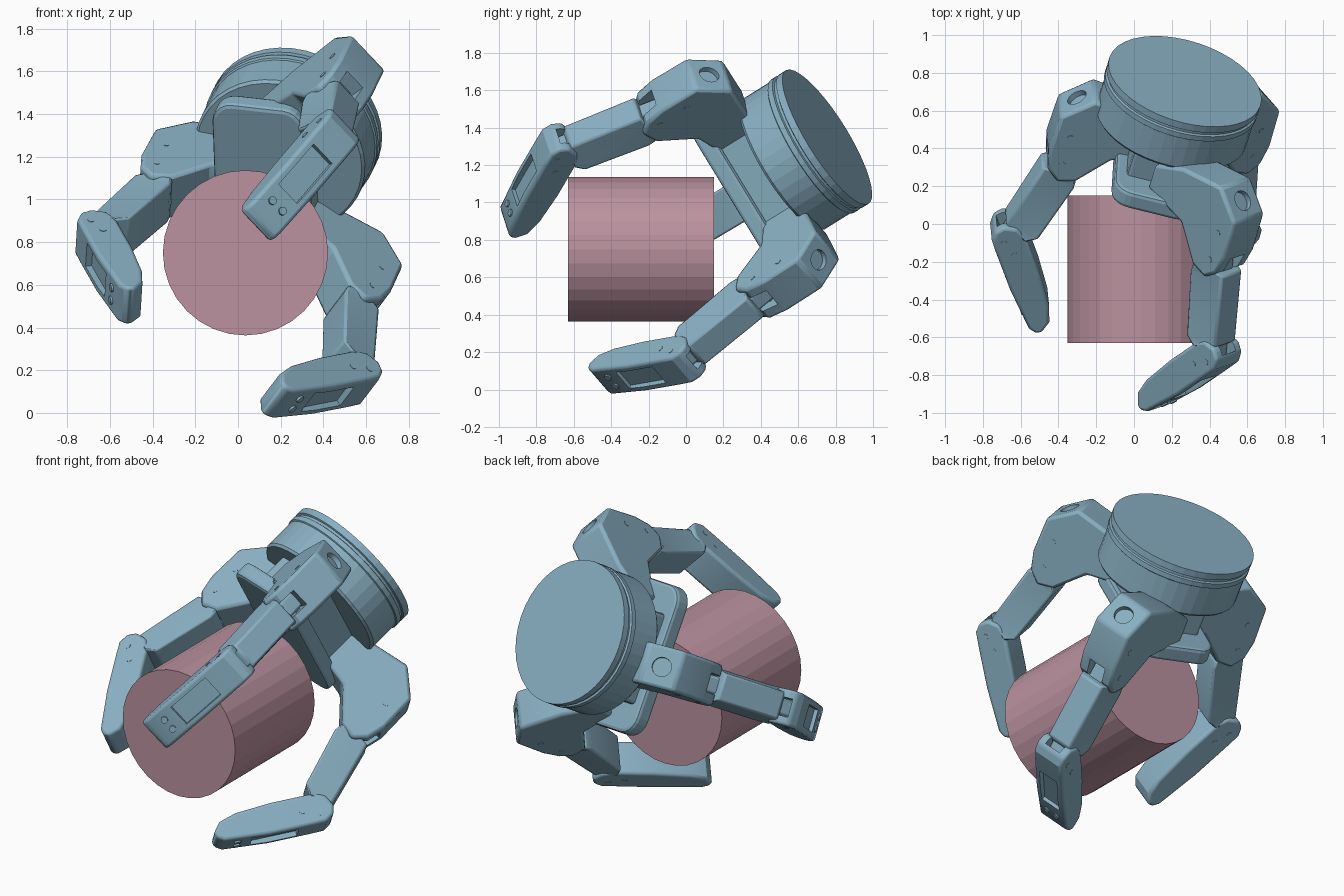
import bpy, bmesh, math
from mathutils import Matrix, Vector

if "Cube" in bpy.data.objects:
    bpy.data.objects.remove(bpy.data.objects["Cube"])


def material(name, rgb):
    m = bpy.data.materials.new(name)
    m.diffuse_color = (*rgb, 1)
    m.use_nodes = True
    m.node_tree.nodes["Principled BSDF"].inputs["Base Color"].default_value = m.diffuse_color
    return m


BLUE = material("steel_blue", (0.25, 0.43, 0.54))
PINK = material("dusty_pink", (0.50, 0.29, 0.35))


def finish(name, bm, matrix, mat, bevel=0.0, segments=2):
    bmesh.ops.recalc_face_normals(bm, faces=bm.faces)
    mesh = bpy.data.meshes.new(name)
    bm.to_mesh(mesh)
    bm.free()
    ob = bpy.data.objects.new(name, mesh)
    bpy.context.collection.objects.link(ob)
    ob.matrix_world = matrix
    mesh.materials.append(mat)
    if bevel:
        b = ob.modifiers.new("bevel", 'BEVEL')
        b.width, b.segments, b.angle_limit = bevel, segments, math.radians(35)
        b.limit_method = 'ANGLE'
    return ob


def prism(name, pts, y0, y1, matrix, bevel=0.0, segments=2, taper=1.0):
    """Extrude an x/z profile from y0 to y1; taper narrows its outer (+z) side."""
    bm = bmesh.new()
    k = [taper if z > 0.02 else 1.0 for x, z in pts]
    a = [bm.verts.new((x, y0 * t, z)) for (x, z), t in zip(pts, k)]
    b = [bm.verts.new((x, y1 * t, z)) for (x, z), t in zip(pts, k)]
    bm.faces.new(a)
    bm.faces.new(b[::-1])
    for i in range(len(pts)):
        j = (i + 1) % len(pts)
        bm.faces.new((a[i], b[i], b[j], a[j]))
    if taper != 1.0:
        bmesh.ops.triangulate(bm, faces=[f for f in bm.faces if len(f.verts) > 4])
    return finish(name, bm, matrix, BLUE, bevel, segments)


def lathe(name, profile, matrix, mat=BLUE, sides=32):
    """Turn (radius, height) steps round z, capped at both ends."""
    bm = bmesh.new()
    rings = [[bm.verts.new((r * math.cos(2 * math.pi * k / sides),
                            r * math.sin(2 * math.pi * k / sides), z))
              for k in range(sides)] for r, z in profile]
    for p, q in zip(rings, rings[1:]):
        for k in range(sides):
            m = (k + 1) % sides
            bm.faces.new((p[k], p[m], q[m], q[k]))
    bm.faces.new(rings[0])
    bm.faces.new(rings[-1])
    return finish(name, bm, matrix, mat)


def cut(target, cutter):
    cutter.hide_render = True
    cutter.hide_viewport = True
    m = target.modifiers.new("cut", 'BOOLEAN')
    m.operation, m.object, m.solver = 'DIFFERENCE', cutter, 'EXACT'


def box(x0, x1, z0, z1):
    return [(x0, z0), (x1, z0), (x1, z1), (x0, z1)]


def frame(origin, x_axis, z_axis):
    z = Vector(z_axis).normalized()
    x = Vector(x_axis)
    x = (x - z * x.dot(z)).normalized()
    m = Matrix((x, z.cross(x), z)).transposed().to_4x4()
    m.translation = origin
    return m


# hand frame: z runs backwards along the wrist, origin on its back face
HAND = frame((0.27, 0.755, 1.35), (0.965, -0.24, -0.11), (0.26, 0.82, 0.51))

# held cylinder
lathe("held_cylinder", [(0.387, -0.39), (0.387, 0.39)],
      Matrix.Translation((0.035, -0.24, 0.75)) @ Matrix.Rotation(math.pi / 2, 4, 'X'), PINK)

# round wrist with grooved flange
lathe("wrist", [(0.40, -0.295), (0.412, -0.28), (0.412, -0.10), (0.42, -0.095),
                (0.42, -0.065), (0.408, -0.06), (0.408, -0.045), (0.42, -0.04),
                (0.42, 0.0)], HAND, sides=40)

# palm block and rounded palm plate
prism("palm_block", box(-0.18, 0.18, -0.53, -0.25), -0.27, 0.27, HAND, 0.02)
plate = []
for cx, cz, a0 in ((0.11, 0.33, 0), (-0.14, 0.33, 90), (-0.14, -0.33, 180), (0.11, -0.33, 270)):
    for k in range(6):
        a = math.radians(a0 + 18 * k)
        plate.append((cx + 0.10 * math.cos(a), cz + 0.11 * math.sin(a)))
SWAP = HAND @ Matrix.Rotation(math.pi / 2, 4, 'X')
prism("palm_plate", plate, -0.585, -0.485, HAND @ Matrix(
    ((1, 0, 0, 0), (0, 0, -1, 0), (0, 1, 0, 0), (0, 0, 0, 1))), 0.02)

# side profiles of the finger parts
KNUCKLE = [(0.18, -0.34), (0.36, -0.25), (0.63, -0.20), (0.785, -0.335),
           (0.79, -0.56), (0.765, -0.67), (0.70, -0.735), (0.60, -0.71), (0.45, -0.54),
           (0.18, -0.49)]
LINK = [(0.0, -0.10), (0.0, 0.0), (0.03, 0.085), (0.43, 0.075), (0.46, 0.03), (0.46, -0.06),
        (0.41, -0.11), (0.05, -0.115)]
TIP = [(-0.03, 0.078), (0.05, 0.08), (0.30, 0.08), (0.56, 0.06), (0.60, 0.035), (0.605, 0.0),
       (0.56, -0.055), (0.46, -0.085), (0.25, -0.10), (0.0, -0.10), (-0.06, -0.075),
       (-0.095, -0.01), (-0.08, 0.045)]


def along(base, p, q):
    """Frame with x from p to q in the finger plane and z facing outward."""
    d = Vector((q[0] - p[0], 0, q[1] - p[1])).normalized()
    y = Vector((0, 1, 0))
    m = Matrix((d, -y, -d.cross(y))).transposed().to_4x4()
    if m[0][2] < 0:
        m = m @ Matrix.Rotation(math.pi, 4, 'X')
    m.translation = (p[0], 0, p[1])
    return base @ m


def finger(tag, angle, side, shift):
    base = (HAND @ Matrix.Rotation(math.radians(angle), 4, 'Z')
            @ Matrix.Translation((shift, side, 0)))
    # knuckle with a slot for the link and a round pivot hole
    kn = prism(tag + "_knuckle", KNUCKLE, -0.12, 0.12, base, 0.018)
    cut(kn, prism(tag + "_slot_cutter", box(0.60, 0.95, -0.9, -0.58), -0.055, 0.055, base))
    hole = base @ frame((0.708, 0, -0.268), (0, 1, 0), (0.135, 0, 0.155))
    cut(kn, lathe(tag + "_pivot_cutter", [(0.055, -0.03), (0.055, 0.05)], hole, sides=24))
    # middle link and the narrow neck through both joints
    mid = along(base, (0.695, -0.685), (0.815, -1.12))
    link = prism(tag + "_middle_link", LINK, -0.11, 0.11, mid, 0.018, 2, 0.72)
    neck = prism(tag + "_neck", box(-0.10, 0.52, -0.055, 0.05), -0.05, 0.05, mid, 0.015)
    # fingertip with a pocket in its outer face and a slot at the joint
    end = along(base, (0.85, -1.17), (0.51, -1.70))
    tip = prism(tag + "_fingertip", TIP, -0.103, 0.103, end, 0.032, 3)
    cut(tip, prism(tag + "_pocket_cutter", box(0.13, 0.40, 0.05, 0.2), -0.065, 0.065, end))
    cut(tip, prism(tag + "_joint_cutter", box(-0.2, -0.01, -0.2, 0.03), -0.053, 0.053, end))
    # screws on the sides and near the tip
    turn = Matrix.Rotation(math.pi / 2, 4, 'X')
    for i, (m, x, z, w) in enumerate(((end, 0.0, 0.02, 0.105), (end, 0.09, -0.01, 0.105),
                                      (base, 0.70, -0.45, 0.122), (base, 0.70, -0.62, 0.122))):
        lathe(f"{tag}_side_screw_{i}", [(0.017, -w), (0.017, w)],
              m @ Matrix.Translation((x, 0, z)) @ turn, sides=12)
    for i, y in enumerate((-0.035, 0.035)):
        lathe(f"{tag}_tip_screw_{i}", [(0.02, 0.03), (0.02, 0.075)],
              end @ Matrix.Translation((0.48, y, 0)), sides=12)
    return [kn, link, neck, tip]


smooth = (finger("upper_finger", -42, -0.175, 0.0)
          + finger("lower_finger", 33, 0.205, -0.015)
          + finger("thumb", 185, -0.065, -0.19))

for ob in smooth:
    bpy.ops.object.select_all(action='DESELECT')
    ob.select_set(True)
    bpy.context.view_layer.objects.active = ob
    bpy.ops.object.shade_smooth_by_angle(angle=math.radians(30))
